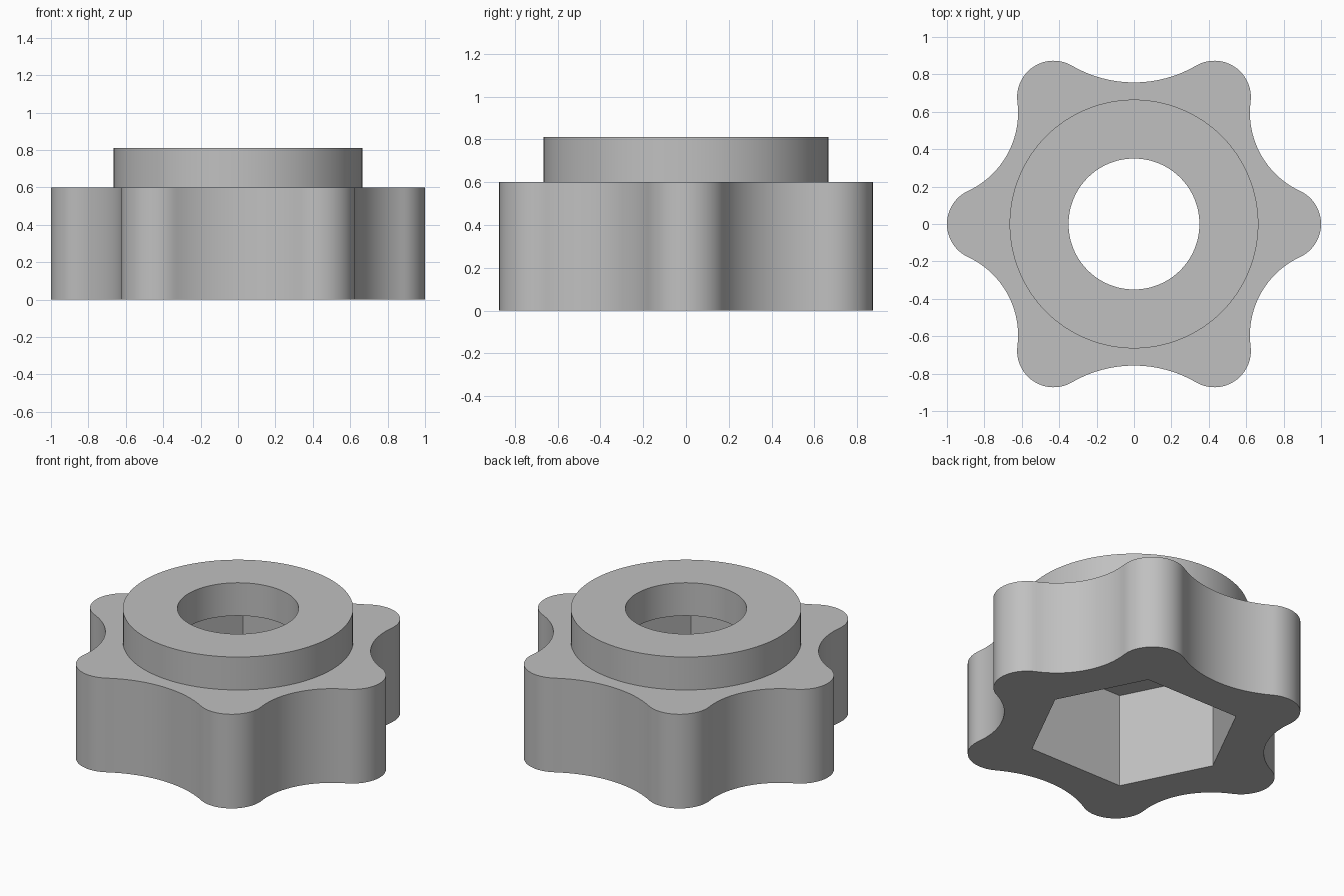
import bpy, bmesh, math
from mathutils import Vector

cube = bpy.data.objects.get("Cube")
if cube:
    bpy.data.objects.remove(cube, do_unlink=True)

BODY_TOP, COLLAR_TOP = 0.6, 0.81
COLLAR_R, BORE_R = 0.665, 0.35
LOBE_R = 0.195

grey = bpy.data.materials.new("plain grey")
grey.use_nodes = True
grey.diffuse_color = (0.53, 0.53, 0.53, 1)
grey.node_tree.nodes["Principled BSDF"].inputs["Base Color"].default_value = (0.53, 0.53, 0.53, 1)


def hex_ring(x, corner_x, corner_y):
    """Six points counterclockwise, mirrored in both axes."""
    return [Vector(p) for p in ((x, 0), (corner_x, corner_y), (-corner_x, corner_y),
                                (-x, 0), (-corner_x, -corner_y), (corner_x, -corner_y))]


def circle(radius, count=128):
    return [Vector((radius * math.cos(math.tau * i / count),
                    radius * math.sin(math.tau * i / count))) for i in range(count)]


def arc(centre, radius, start, end, ccw, steps):
    """Points from start (included) to end (excluded), angles from directions."""
    a, b = math.atan2(start.y, start.x), math.atan2(end.y, end.x)
    sweep = (b - a) % math.tau if ccw else -((a - b) % math.tau)
    return [centre + radius * Vector((math.cos(a + sweep * i / steps),
                                      math.sin(a + sweep * i / steps))) for i in range(steps)]


def knob_outline():
    """Round lobes joined by tangent hollow arcs."""
    lobes = hex_ring(0.805, 0.43, 0.678)
    valleys = []
    for i, p in enumerate(lobes):
        q = lobes[(i + 1) % 6]
        d, mid = q - p, (p + q) / 2
        n = Vector((d.y, -d.x)).normalized()
        depth = 0.757 if i in (1, 4) else 0.773
        s = depth - mid.dot(n)
        radius = ((d.length / 2) ** 2 + s * s - LOBE_R ** 2) / (2 * (LOBE_R - s))
        valleys.append((mid + n * (s + radius), radius))
    points = []
    for i, p in enumerate(lobes):
        before, (after, radius) = valleys[i - 1][0], valleys[i]
        q = lobes[(i + 1) % 6]
        points += arc(p, LOBE_R, before - p, after - p, True, 24)
        points += arc(after, radius, p - after, q - after, False, 24)
    return points


def prism(name, points, bottom, top):
    bm = bmesh.new()
    face = bm.faces.new([bm.verts.new((p.x, p.y, bottom)) for p in points])
    new = bmesh.ops.extrude_face_region(bm, geom=[face])["geom"]
    bmesh.ops.translate(bm, vec=(0, 0, top - bottom),
                        verts=[v for v in new if isinstance(v, bmesh.types.BMVert)])
    bmesh.ops.recalc_face_normals(bm, faces=bm.faces)
    mesh = bpy.data.meshes.new(name)
    bm.to_mesh(mesh)
    bm.free()
    mesh.materials.append(grey)
    obj = bpy.data.objects.new(name, mesh)
    bpy.context.collection.objects.link(obj)
    return obj


def combine(target, tool, operation):
    mod = target.modifiers.new(tool.name, "BOOLEAN")
    mod.object, mod.operation, mod.solver = tool, operation, "EXACT"
    bpy.context.view_layer.objects.active = target
    bpy.ops.object.modifier_apply(modifier=mod.name)
    bpy.data.objects.remove(tool, do_unlink=True)


# Lobed grip with the round collar on top
knob = prism("lobed_knob", knob_outline(), 0, BODY_TOP)
combine(knob, prism("collar", circle(COLLAR_R), BODY_TOP / 2, COLLAR_TOP), "UNION")

# Hexagonal pocket from below, round bore through the collar
combine(knob, prism("hex_pocket", hex_ring(0.594, 0.33, 0.522), -0.2, BODY_TOP), "DIFFERENCE")
combine(knob, prism("bore", circle(BORE_R), BODY_TOP / 2, 1), "DIFFERENCE")

# Smooth walls, crisp rims
bpy.ops.object.select_all(action="DESELECT")
knob.select_set(True)
bpy.context.view_layer.objects.active = knob
bpy.ops.object.shade_smooth_by_angle(angle=math.radians(30))
